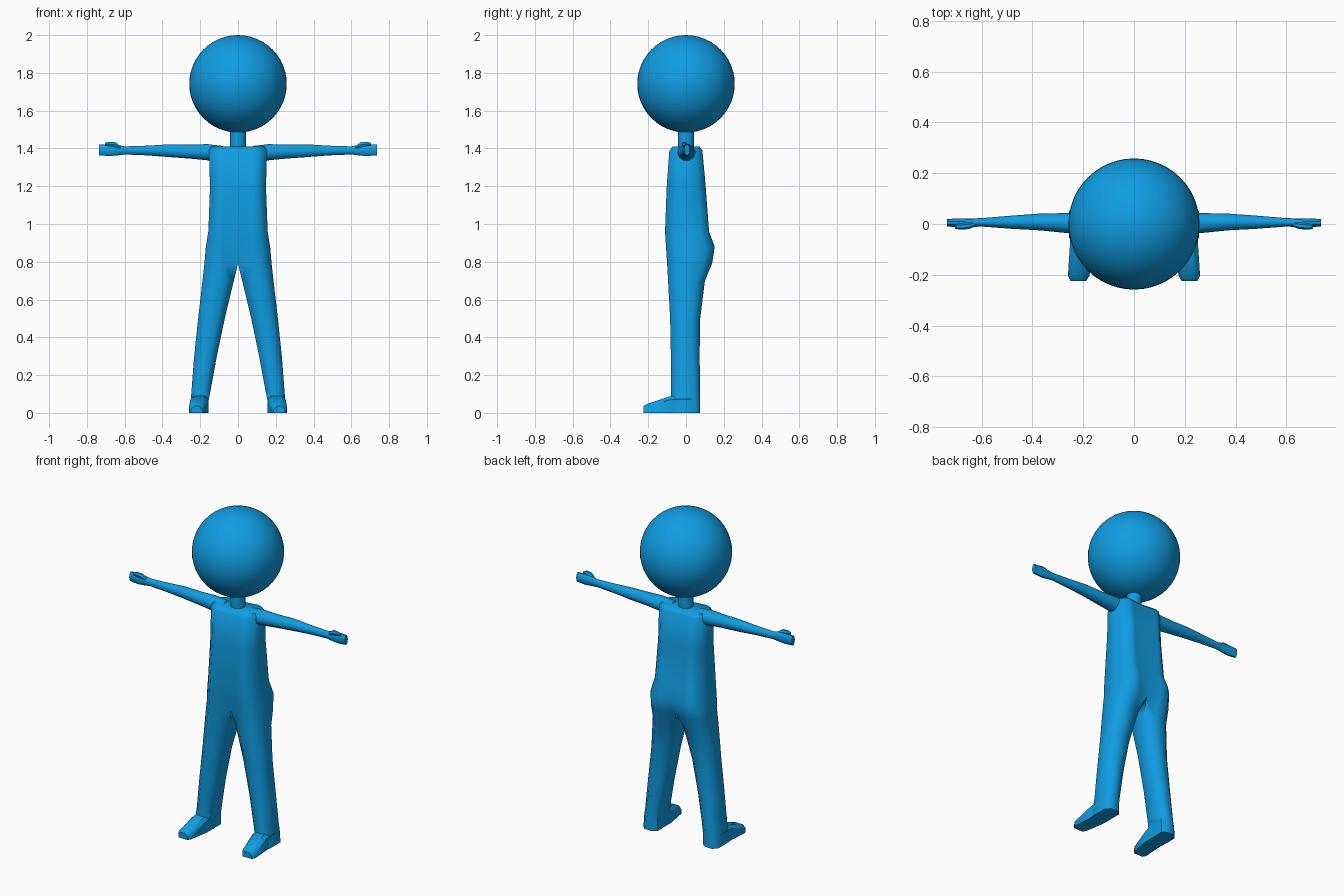
import bpy
import bmesh
from math import radians, cos, sin, pi

if "Cube" in bpy.data.objects:
    bpy.data.objects.remove(bpy.data.objects["Cube"], do_unlink=True)

blue = bpy.data.materials.new("bright_blue")
blue.use_nodes = True
colour = (0.005, 0.34, 0.77, 1)
blue.diffuse_color = colour
blue.node_tree.nodes["Principled BSDF"].inputs["Base Color"].default_value = colour


def finish(name, bm, mirror=False, angle=50):
    """Turn a bmesh into a smooth object, mirrored across x if asked."""
    bmesh.ops.recalc_face_normals(bm, faces=bm.faces)
    mesh = bpy.data.meshes.new(name)
    bm.to_mesh(mesh)
    bm.free()
    mesh.materials.append(blue)
    obj = bpy.data.objects.new(name, mesh)
    bpy.context.collection.objects.link(obj)
    bpy.ops.object.select_all(action="DESELECT")
    obj.select_set(True)
    bpy.context.view_layer.objects.active = obj
    bpy.ops.object.shade_smooth_by_angle(angle=radians(angle))
    if mirror:
        mod = obj.modifiers.new("Mirror", "MIRROR")
        mod.merge_threshold = 0.0005
    return obj


def loft(rings):
    """Skin a list of equal-length rings and cap both ends."""
    bm = bmesh.new()
    loops = [[bm.verts.new(p) for p in ring] for ring in rings]
    for a, b in zip(loops, loops[1:]):
        for i in range(len(a)):
            j = (i + 1) % len(a)
            bm.faces.new((a[i], a[j], b[j], b[i]))
    bm.faces.new(loops[0])
    bm.faces.new(loops[-1])
    return bm


def body_ring(z, inner, outer, front, back, bevel, span, dip):
    """Level section of half the body, bevelled outside and inside."""
    return [(inner + span, front, z), (outer - bevel, front, z),
            (outer, front + bevel, z), (outer, back - bevel, z),
            (outer - bevel, back, z), (inner + span, back, z),
            (inner, back - dip, z), (inner, front + dip, z)]


def oval_ring(x, y0, y1, z0, z1, sides=10):
    """Oval section across the x axis."""
    return [(x, (y0 + y1) / 2 + (y1 - y0) / 2 * cos(2 * pi * i / sides),
             (z0 + z1) / 2 + (z1 - z0) / 2 * sin(2 * pi * i / sides))
            for i in range(sides)]


# Torso and legs: one half from sole to shoulder, open along the centre
sections = [
    (0, .155, .255, -.08, .075, .025, .025, .02),
    (.07, .155, .25, -.08, .075, .025, .025, .02),
    (.12, .145, .246, -.08, .075, .03, .03, .025),
    (.3, .112, .232, -.08, .072, .035, .035, .03),
    (.5, .07, .211, -.084, .075, .04, .04, .035),
    (.7, .022, .188, -.095, .1, .045, .05, .04),
    (.79, 0, .178, -.1, .138, .05, .07, .03),
    (.88, 0, .17, -.106, .152, .05, .08, .015),
    (.96, 0, .157, -.111, .122, .045, .08, .006),
    (1.2, 0, .148, -.102, .104, .045, .08, .004),
    (1.39, 0, .154, -.088, .087, .045, .08, .004),
    (1.41, 0, .14, -.07, .07, .035, .08, .01),
]
bm = loft([body_ring(*s) for s in sections])
centre = [f for f in bm.faces if all(v.co.x < 0.0001 for v in f.verts)]
bmesh.ops.delete(bm, geom=centre, context="FACES")
finish("torso_and_legs", bm, mirror=True)

# Feet: wedge from ankle to toe
foot = []
for y, x0, x1, top in [(.03, .16, .25, .09), (-.08, .155, .252, .09),
                       (-.205, .176, .26, .048), (-.224, .188, .25, .036)]:
    b = .018
    foot.append([(x0, y, 0), (x1, y, 0), (x1, y, top - b), (x1 - b, y, top),
                 (x0 + b, y, top), (x0, y, top - b)])
finish("feet", loft(foot), mirror=True, angle=40)

# Arms with flat hands, palms facing forward
arm = [(.08, -.05, .055, 1.33, 1.415), (.16, -.045, .05, 1.335, 1.425),
       (.26, -.036, .043, 1.345, 1.422), (.37, -.025, .041, 1.353, 1.423),
       (.48, -.019, .033, 1.362, 1.416), (.6, -.01, .023, 1.367, 1.412),
       (.64, -.012, .022, 1.362, 1.42), (.68, -.013, .022, 1.358, 1.424),
       (.735, -.01, .02, 1.362, 1.422)]
finish("arms", loft([oval_ring(*s) for s in arm]), mirror=True)

# Thumbs: small tapered digits above the hands
thumb = [(.62, -.008, .01, 1.395, 1.412), (.65, -.02, .006, 1.405, 1.435),
         (.685, -.022, .002, 1.412, 1.437), (.705, -.018, -.002, 1.415, 1.43)]
finish("thumbs", loft([oval_ring(*s, sides=6) for s in thumb]), mirror=True)

# Neck
neck = [[(.043 * cos(2 * pi * i / 12), .043 * sin(2 * pi * i / 12), z)
         for i in range(12)] for z in (1.38, 1.52)]
finish("neck", loft(neck))

# Head
bm = bmesh.new()
bmesh.ops.create_uvsphere(bm, u_segments=48, v_segments=24, radius=.258)
head = finish("head", bm)
head.location.z = 1.742
